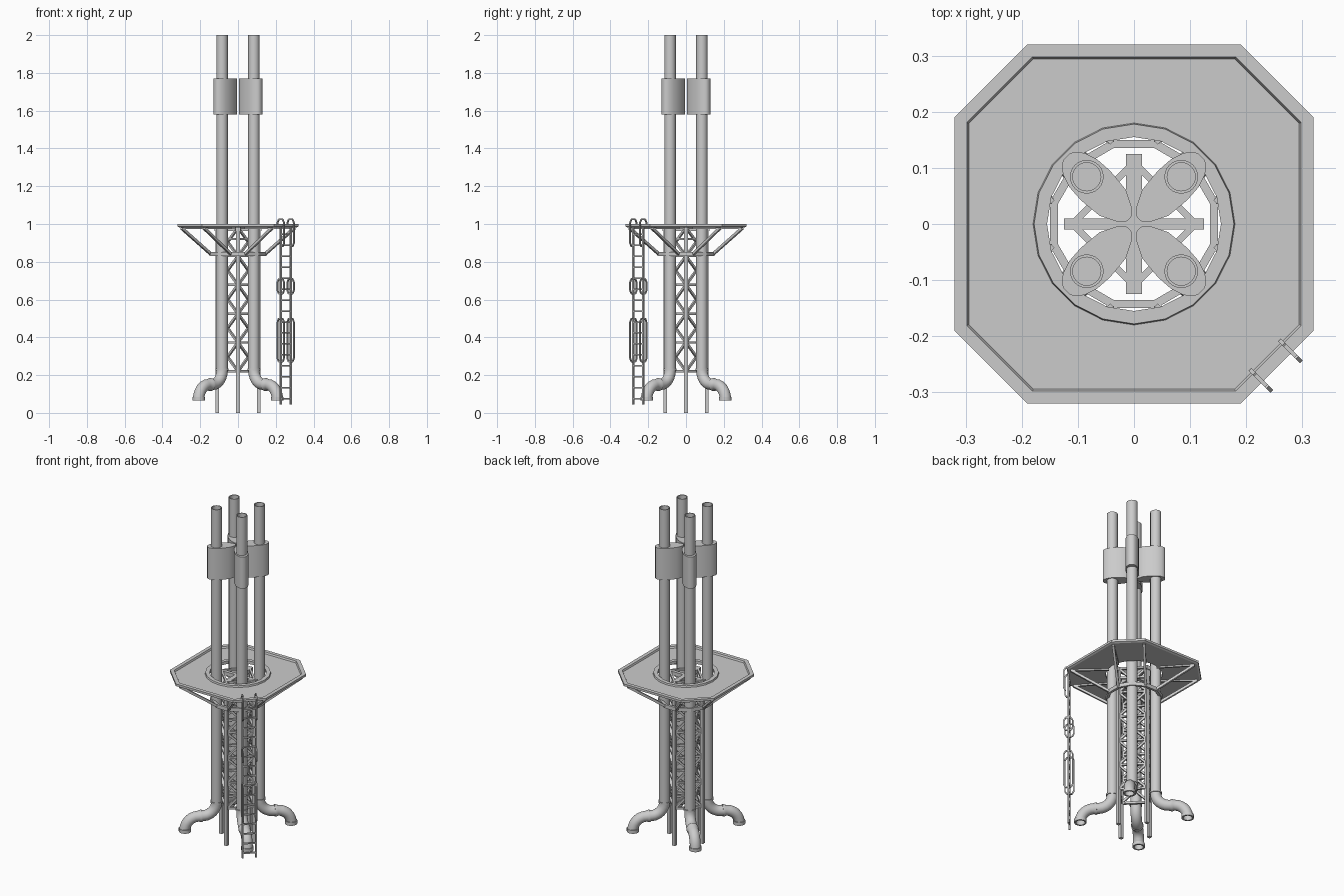
import bpy, bmesh, math
from mathutils import Vector, Matrix

if "Cube" in bpy.data.objects:
    bpy.data.objects.remove(bpy.data.objects["Cube"])

def finish(name, bm, smooth=False):
    bmesh.ops.recalc_face_normals(bm, faces=bm.faces[:])
    me = bpy.data.meshes.new(name)
    bm.to_mesh(me)
    bm.free()
    ob = bpy.data.objects.new(name, me)
    bpy.context.collection.objects.link(ob)
    if smooth:
        bpy.ops.object.select_all(action='DESELECT')
        ob.select_set(True)
        bpy.context.view_layer.objects.active = ob
        bpy.ops.object.shade_smooth_by_angle(angle=math.radians(35))
    return ob

def beam(bm, a, b, w, h=None):
    """Square bar from a to b, w wide and h deep."""
    a, b = Vector(a), Vector(b)
    d = b - a
    rot = d.to_track_quat('Z', 'Y').to_matrix().to_4x4()
    m = Matrix.Translation((a + b) / 2) @ rot @ Matrix.Diagonal((w, h or w, d.length, 1))
    bmesh.ops.create_cube(bm, size=1, matrix=m)

def stitch(bm, r0, r1):
    n = len(r0)
    for i in range(n):
        bm.faces.new((r0[i], r0[(i + 1) % n], r1[(i + 1) % n], r1[i]))

def polar(r, deg, z):
    t = math.radians(deg)
    return Vector((r * math.cos(t), r * math.sin(t), z))

# Four open pipes with S-bends and flanges at the foot
R0, BEND, PR, FR, IR = 0.119, 0.075, 0.03, 0.034, 0.025
def pipe(name, deg, sides=24):
    arc1 = [(R0 + BEND * (1 - math.cos(a)), 0.225 - BEND * math.sin(a), a)
            for a in [math.radians(15 * i) for i in range(7)]]
    arc2 = [(0.219 + BEND * math.cos(a), 0.075 + BEND * math.sin(a), a)
            for a in [math.radians(90 - 15 * i) for i in range(7)]]
    centre = [(R0, 2.0, 0)] + arc1 + arc2 + [(0.294, 0.065, 0)]
    outer = [(R0, 2.0, 0, PR), (R0, 0.235, 0, PR), (R0, 0.235, 0, FR), (R0, 0.225, 0, FR)]
    outer += [p + (PR,) for p in arc1]
    q = math.pi / 2
    outer += [(0.202, 0.15, q, PR), (0.202, 0.15, q, FR), (0.211, 0.15, q, FR)]
    outer += [p + (PR,) for p in arc2[:-1]]
    outer += [(0.294, 0.085, 0, PR), (0.294, 0.085, 0, FR), (0.294, 0.065, 0, FR)]
    stations = outer + [p + (IR,) for p in reversed(centre)]
    bm = bmesh.new()
    rings = []
    for r, z, a, rad in stations:
        ring = []
        for i in range(sides):
            t = 2 * math.pi * i / sides
            c, s = rad * math.cos(t), rad * math.sin(t)
            ring.append(bm.verts.new((r + c * math.cos(a), s, z + c * math.sin(a))))
        rings.append(ring)
    for i in range(len(rings)):
        stitch(bm, rings[i - 1], rings[i])
    bm.transform(Matrix.Rotation(math.radians(deg), 4, 'Z'))
    finish(name, bm, True)

# Petal-shaped collars around the pipes
half = [(0.152, 0.027), (0.128, 0.035), (0.097, 0.037), (0.054, 0.033), (0.024, 0.018)]
petal = [(0.170, -0.008), (0.170, 0.008), (0.165, 0.017)] + half + [(0.012, 0.005), (0.012, -0.005)]
petal += [(u, -v) for u, v in reversed(half)] + [(0.165, -0.017)]
def collar(name, deg):
    bm = bmesh.new()
    lo = [bm.verts.new((u, v, 1.58)) for u, v in petal]
    hi = [bm.verts.new((u, v, 1.77)) for u, v in petal]
    stitch(bm, lo, hi)
    bm.faces.new(lo)
    bm.faces.new(hi)
    bm.transform(Matrix.Rotation(math.radians(deg), 4, 'Z'))
    finish(name, bm, True)

for k, side in enumerate(("back_right", "back_left", "front_left", "front_right")):
    pipe("pipe_" + side, 45 + 90 * k)
    collar("collar_" + side, 45 + 90 * k)

# Octagonal platform with raised rim and raised ring around the hole
def octagon(bm, s, z):
    c = 0.51 - math.sqrt(2) * (0.32 - s) - s
    pts = [(s, -c), (s, c), (c, s), (-c, s), (-s, c), (-s, -c), (-c, -s), (c, -s)]
    return [bm.verts.new((x, y, z)) for x, y in pts]

def circle(bm, r, z, n=20):
    return [bm.verts.new(polar(r, 360 * i / n, z)) for i in range(n)]

bm = bmesh.new()
octs = [octagon(bm, s, z) for s, z in ((0.31, 0.982), (0.32, 0.987), (0.32, 1.0), (0.298, 1.0), (0.294, 0.99))]
circs = [circle(bm, r, z) for r, z in ((0.18, 0.99), (0.178, 1.0), (0.155, 1.0), (0.155, 0.982))]
for loops in (octs, circs):
    for a, b in zip(loops, loops[1:]):
        stitch(bm, a, b)
def edges_of(loop):
    out = []
    for i, v in enumerate(loop):
        w = loop[i - 1]
        out.append(bm.edges.get((v, w)) or bm.edges.new((v, w)))
    return out
for a, b, nz in ((octs[-1], circs[0], 1), (octs[0], circs[-1], -1)):
    bmesh.ops.triangle_fill(bm, use_beauty=True, use_dissolve=False,
                            edges=edges_of(a) + edges_of(b), normal=(0, 0, nz))
finish("platform", bm)

# Twelve-sided support ring below the platform
bm = bmesh.new()
rings = [[bm.verts.new(polar(r, 15 + 30 * i, z)) for i in range(12)]
         for r, z in ((0.155, 0.83), (0.155, 0.852), (0.14, 0.852), (0.14, 0.83))]
for i in range(4):
    stitch(bm, rings[i - 1], rings[i])
finish("support_ring", bm)

# Slanted braces from the ring to the platform corners
bm = bmesh.new()
for k in range(4):
    for s in (1, -1):
        foot = polar(0.150, 90 * k + 15 * s, 0.842)
        head = polar(0.348, 90 * k + 31 * s, 0.978)
        beam(bm, foot, head, 0.014)
        beam(bm, polar(0.15, 90 * k + 15 * s, 0.979), head, 0.010)
finish("platform_braces", bm)

# Lattice tower: legs, horizontals, cross bracing
L = 0.11
levels = [0.22, 0.373, 0.525, 0.678, 0.83, 0.98]
bm = bmesh.new()
for k in range(4):
    p = lambda z, j=k: polar(L, 90 * j, z)
    q = lambda z, j=k: polar(L, 90 * (j + 1), z)
    beam(bm, p(0), p(0.985), 0.02)
    for z in levels + [0.92]:
        beam(bm, p(z), q(z), 0.012)
    for a, b in zip(levels, levels[1:]):
        beam(bm, p(a), q(b), 0.012)
        beam(bm, q(a), p(b), 0.012)
finish("lattice_tower", bm)

# Cross beams on top of the tower
bm = bmesh.new()
beam(bm, (-0.125, 0, 0.975), (0.125, 0, 0.975), 0.02, 0.028)
beam(bm, (0, -0.125, 0.975), (0, 0.125, 0.975), 0.028, 0.02)
for v in bm.verts:
    v.co.z = 0.985 if v.co.z > 0.97 and abs(v.co.z - 0.975) > 0 and v.co.z > 0.975 else 0.962
finish("cross_beams", bm)

# Ladder at the front right corner, built along +x then turned
bm = bmesh.new()
LX, LY = 0.357, 0.037
for s in (-1, 1):
    y = s * LY
    beam(bm, (LX, y, 0.045), (LX, y, 0.985), 0.009)
    for z0, z1 in ((0.27, 0.50), (0.63, 0.71), (0.88, 1.025)):
        # chamfered handle loop around the rail
        d, c = 0.024, 0.018
        pts = [(-d, z0 + c), (-d, z1 - c), (-d + 0.01, z1), (d - 0.01, z1),
               (d, z1 - c), (d, z0 + c), (d - 0.01, z0), (-d + 0.01, z0)]
        if z1 > 1:
            pts = [(-d, 0.985)] + pts[1:7]
        for i in range(1 if z1 > 1 else 0, len(pts)):
            (ax, az), (bx, bz) = pts[i - 1], pts[i]
            beam(bm, (LX + ax, y, az), (LX + bx, y, bz), 0.007)
for i in range(16):
    z = 0.075 + 0.058 * i
    beam(bm, (LX, -LY, z), (LX, LY, z), 0.008)
bm.transform(Matrix.Rotation(math.radians(-45), 4, 'Z'))
finish("ladder", bm)
